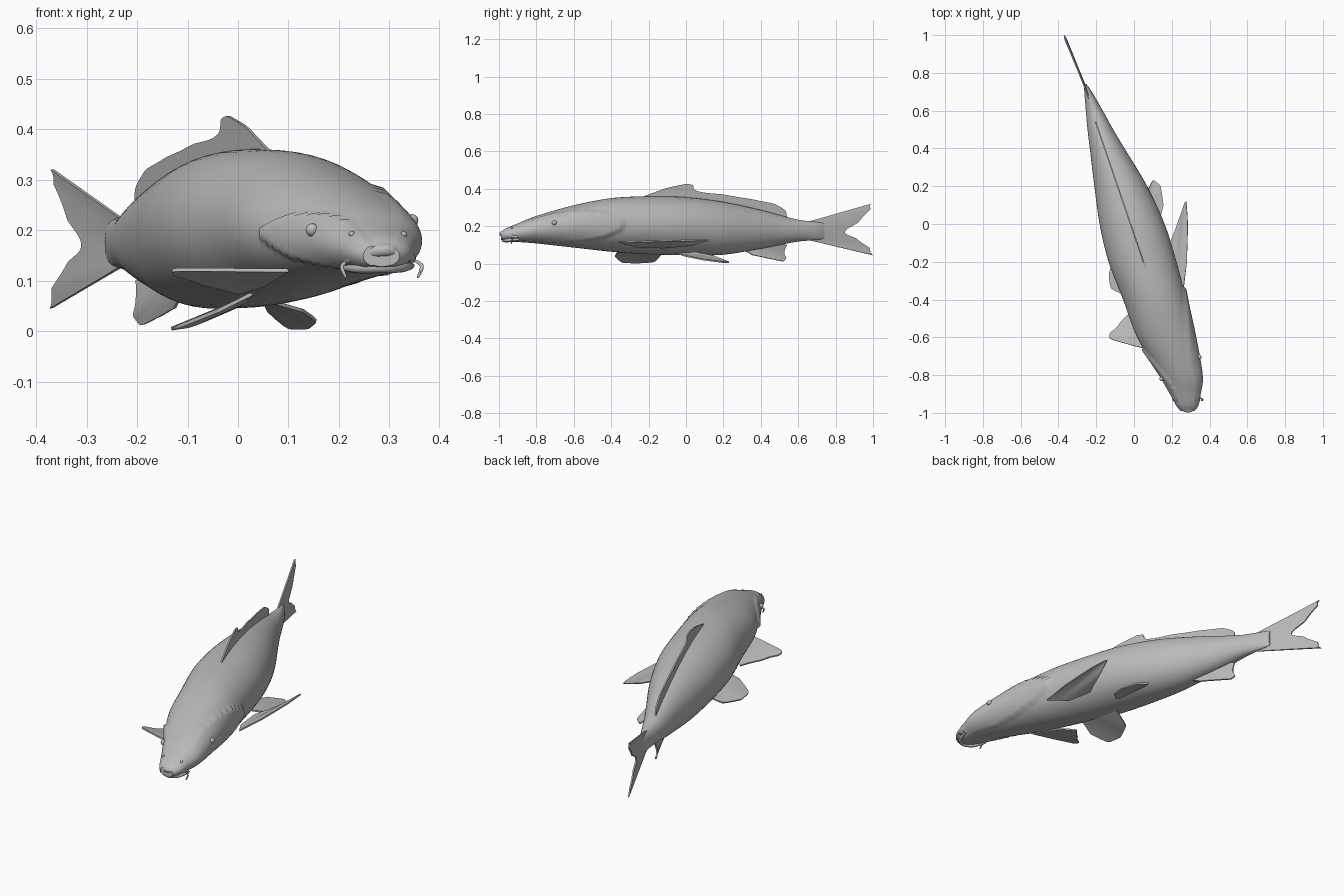
import bpy, bmesh
from math import sin, cos, pi, exp
from mathutils import Vector

default = bpy.data.objects.get("Cube")
if default:
    bpy.data.objects.remove(default, do_unlink=True)

# One plain grey for the whole fish
grey = bpy.data.materials.new("plain_grey")
grey.use_nodes = True
colour = (0.5, 0.5, 0.5, 1)
grey.diffuse_color = colour
grey.node_tree.nodes["Principled BSDF"].inputs["Base Color"].default_value = colour


def finish(name, bm, thickness=0):
    """Turn a bmesh into a smooth shaded object, optionally given thickness."""
    bmesh.ops.recalc_face_normals(bm, faces=bm.faces)
    mesh = bpy.data.meshes.new(name)
    bm.to_mesh(mesh)
    bm.free()
    mesh.materials.append(grey)
    obj = bpy.data.objects.new(name, mesh)
    bpy.context.collection.objects.link(obj)
    bpy.ops.object.select_all(action="DESELECT")
    obj.select_set(True)
    bpy.context.view_layer.objects.active = obj
    if thickness:
        mod = obj.modifiers.new("thickness", "SOLIDIFY")
        mod.thickness = thickness
        mod.offset = 0
        bpy.ops.object.modifier_apply(modifier=mod.name)
    bpy.ops.object.shade_smooth_by_angle(angle=pi / 4)
    return obj


def skin(bm, rows, closed):
    """Join rows of vertices with quads."""
    for a, b in zip(rows, rows[1:]):
        n = len(a)
        for j in range(n if closed else n - 1):
            k = (j + 1) % n
            bm.faces.new((a[j], a[k], b[k], b[j]))


def along(points, u):
    """Smooth point at fraction u of a list of points."""
    last = len(points) - 1
    i = min(int(u * last), last - 1)
    t = u * last - i
    p1, p2 = Vector(points[i]), Vector(points[i + 1])
    m1 = (p2 - Vector(points[max(i - 1, 0)])) / 2
    m2 = (Vector(points[min(i + 2, last)]) - p1) / 2
    h = t * t * (3 - 2 * t)
    return p1.lerp(p2, h) + m1 * t * (1 - t) ** 2 - m2 * t * t * (1 - t)


# Body stations: y, centre x, half width, top z, bottom z
STATIONS = [
    (-.99, .285, .035, .17, .128), (-.96, .283, .058, .19, .121),
    (-.9, .273, .08, .215, .116), (-.8, .25, .113, .255, .108),
    (-.6, .172, .155, .312, .086), (-.4, .11, .168, .35, .064),
    (-.2, .045, .18, .36, .05), (0, -.01, .172, .355, .045),
    (.2, -.07, .14, .33, .048), (.4, -.142, .092, .287, .08),
    (.5, -.178, .068, .26, .1), (.6, -.21, .045, .235, .118),
    (.7, -.243, .02, .222, .127), (.74, -.258, .006, .215, .135)]


def surface(u, angle):
    """Point on the body, with raised gill covers that end in a step."""
    y, cx, hw, top, bottom = along([Vector(s) for s in STATIONS], u)
    c, v = cos(angle), sin(angle)
    ahead = -.5 + .16 * c - .4 * v * v - y
    lift = .014 * exp(-ahead * 6) if ahead > 0 and abs(v) < .85 else 0
    return Vector((cx + (hw + lift) * c, y,
                   (top + bottom) / 2 + ((top - bottom) / 2 + lift * .3) * v))


bm = bmesh.new()
RINGS, SIDES = 170, 64
rows = [[bm.verts.new(surface(i / RINGS, 2 * pi * j / SIDES)) for j in range(SIDES)]
        for i in range(RINGS + 1)]
skin(bm, rows, True)
bm.faces.new(rows[0])
bm.faces.new(rows[-1])
finish("body", bm)


def fin(name, root, edge, rays=6, thickness=.007):
    """Web stretched from a root line to a lightly scalloped outer edge."""
    bm = bmesh.new()
    n, m = 60, 8
    rows = []
    for i in range(n + 1):
        u = i / n
        a, b = along(root, u), along(edge, u)
        reach = 1 - .03 * abs(sin(pi * rays * u))
        rows.append([bm.verts.new(a.lerp(b, reach * k / m)) for k in range(m + 1)])
    skin(bm, rows, False)
    return finish(name, bm, thickness)


def back_line(points):
    """Place y, z points in the upright plane of the back."""
    return [(.05 - (y + .2) * .342, y, z) for y, z in points]


# Upright fins
fin("dorsal_fin",
    back_line([(-.24, .34), (-.08, .34), (.1, .325), (.36, .28), (.5, .24)]),
    back_line([(-.24, .355), (-.1, .405), (0, .426), (.035, .42), (.06, .388),
               (.2, .37), (.35, .345), (.47, .32), (.53, .285), (.54, .245)]), 9)
fin("tail_fin",
    [(-.235, .66, .226), (-.245, .7, .175), (-.235, .66, .125)],
    [(-.368, .99, .32), (-.362, .985, .29), (-.335, .92, .22), (-.308, .85, .17),
     (-.335, .91, .135), (-.366, .98, .085), (-.37, 1, .045)], 6)
fin("anal_fin",
    [(-.11, .3, .075), (-.145, .4, .09), (-.18, .5, .11)],
    [(-.125, .36, .045), (-.155, .44, .028), (-.19, .52, .012),
     (-.205, .535, .03), (-.2, .525, .06), (-.2, .54, .1)], 5)

# Paired fins, each in its own swimming pose
fin("right_pectoral_fin",
    [(.1, -.67, .12), (.05, -.5, .09)],
    [(-.02, -.64, .121), (-.135, -.6, .12), (-.09, -.54, .1), (0, -.44, .075)], 4)
fin("left_pectoral_fin",
    [(.26, -.36, .115), (.2, -.26, .09)],
    [(.28, -.2, .12), (.285, 0, .125), (.275, .12, .125),
     (.24, .03, .1), (.18, -.12, .085)], 4)
fin("right_pelvic_fin",
    [(.03, -.36, .075), (.03, -.22, .065)],
    [(-.04, -.38, .04), (-.12, -.34, .008), (-.132, -.26, .004),
     (-.09, -.17, .012), (0, -.13, .05)], 4)
fin("left_pelvic_fin",
    [(.06, -.06, .06), (.05, .05, .06)],
    [(.13, 0, .04), (.155, .1, .02), (.14, .2, .007),
     (.1, .23, .008), (.06, .15, .04)], 4)


def tube(name, points, radius):
    """Round tube with tapered ends through a few points."""
    bm = bmesh.new()
    n, sides = 32, 12
    rows = []
    for i in range(n + 1):
        u = i / n
        way = (along(points, min(u + .01, 1)) - along(points, max(u - .01, 0))).normalized()
        across = way.orthogonal() if abs(way.z) > .9 else way.cross((0, 0, 1))
        across.normalize()
        up = across.cross(way)
        r = radius * (.25 + .75 * sin(pi * u) ** .5) if 0 < u < 1 else radius * .25
        rows.append([bm.verts.new(along(points, u) + r * (cos(a) * across + sin(a) * up))
                     for a in (2 * pi * j / sides for j in range(sides))])
    skin(bm, rows, True)
    bm.faces.new(rows[0])
    bm.faces.new(rows[-1])
    return finish(name, bm)


# Mouth
tube("upper_lip", [(.21, -.9, .135), (.237, -.955, .148), (.285, -.985, .16),
                   (.328, -.96, .155), (.348, -.9, .14)], .013)
tube("lower_lip", [(.21, -.89, .125), (.24, -.95, .124), (.285, -.975, .126),
                   (.325, -.95, .126), (.346, -.89, .13)], .011)

# Barbels at the corners of the mouth
for side, x in (("left", .35), ("right", .22)):
    out = .014 if side == "left" else -.014
    tube(side + "_barbel", [(x, -.92, .14), (x + out, -.93, .128), (x + out * .4, -.935, .105)], .004)

# Eyes and nostrils, seated on the skin
for name, u, angle, size in (("left_eye", .27, .3, .013), ("right_eye", .22, pi - .3, .013),
                             ("left_nostril", .12, .8, .006), ("right_nostril", .12, pi - .8, .006)):
    bm = bmesh.new()
    bmesh.ops.create_uvsphere(bm, u_segments=20, v_segments=12, radius=size)
    bmesh.ops.translate(bm, verts=bm.verts, vec=surface(u, angle))
    finish(name, bm)
